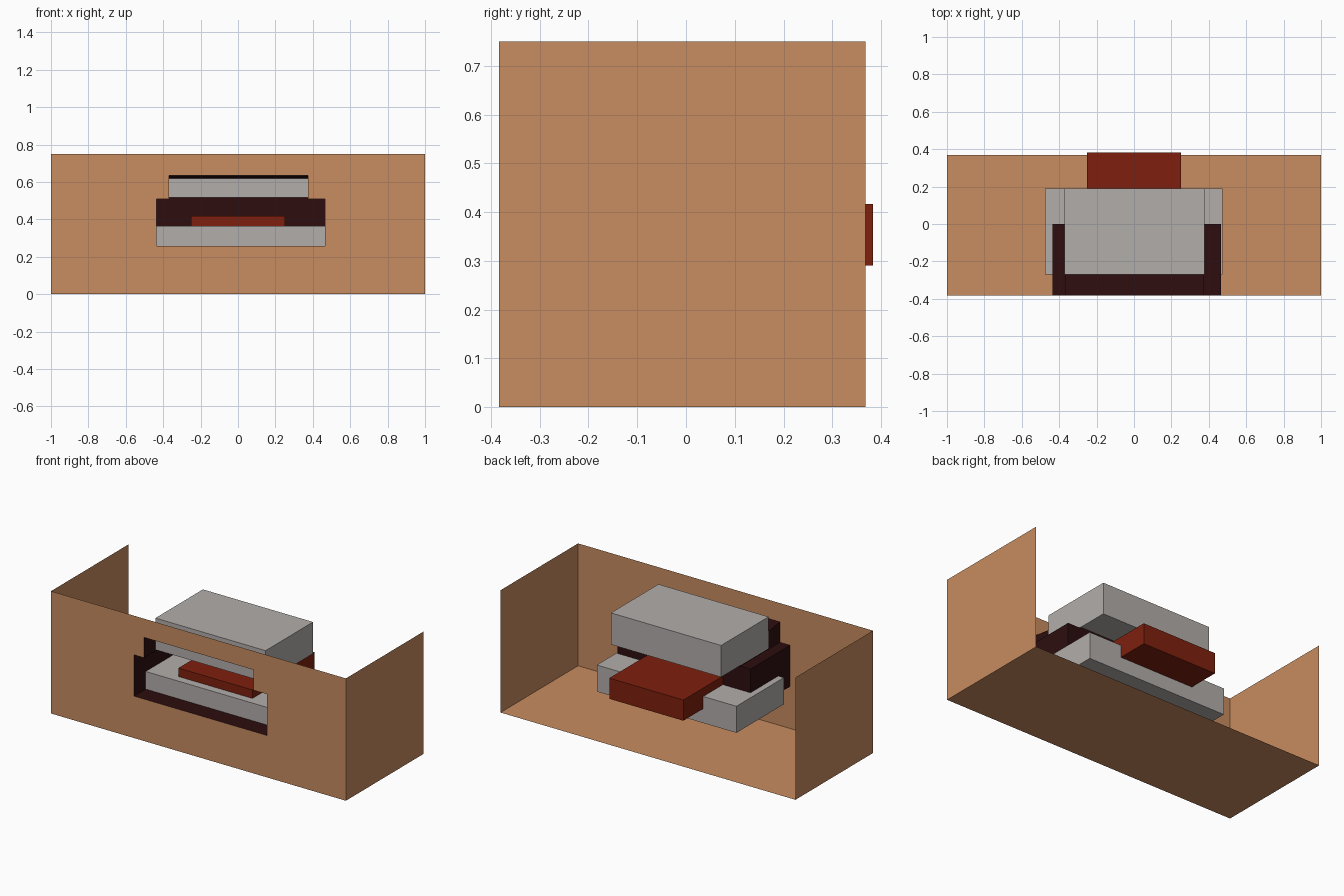
import bpy, bmesh

if "Cube" in bpy.data.objects:
    bpy.data.objects.remove(bpy.data.objects["Cube"])


def material(name, rgb):
    m = bpy.data.materials.new(name)
    m.diffuse_color = (*rgb, 1)
    m.use_nodes = True
    m.node_tree.nodes["Principled BSDF"].inputs["Base Color"].default_value = m.diffuse_color
    return m


TAN = material("tan", (0.578, 0.262, 0.117))
GREY = material("warm grey", (0.445, 0.42, 0.407))
RED = material("brick red", (0.209, 0.0144, 0.004))
DARK = material("dark maroon", (0.026, 0.004, 0.0048))


def finish(name, bm, mat):
    mesh = bpy.data.meshes.new(name)
    bm.to_mesh(mesh)
    bm.free()
    mesh.materials.append(mat)
    ob = bpy.data.objects.new(name, mesh)
    bpy.context.collection.objects.link(ob)
    return ob


def box(name, lo, hi, mat):
    bm = bmesh.new()
    bmesh.ops.create_cube(bm, size=1)
    for v in bm.verts:
        v.co = [(a + b) / 2 + c * (b - a) for a, b, c in zip(lo, hi, v.co)]
    finish(name, bm, mat)


FRONT, BACK, TOP = -0.383, 0.368, 0.75
# Stepped opening outline (x, z)
OPENING = [(-0.437, 0.257), (0.465, 0.257), (0.465, 0.51), (0.374, 0.51),
           (0.374, 0.635), (-0.369, 0.635), (-0.369, 0.51), (-0.437, 0.51)]

# Thin shell: floor and two side walls, open at the back and top
bm = bmesh.new()
path = [(-1, TOP), (-1, 0), (1, 0), (1, TOP)]
a = [bm.verts.new((x, FRONT, z)) for x, z in path]
b = [bm.verts.new((x, BACK, z)) for x, z in path]
for i in range(3):
    bm.faces.new((a[i], a[i + 1], b[i + 1], b[i]))
finish("floor_and_sides", bm, TAN)

# Front wall with the stepped opening
bm = bmesh.new()
edges = []
for loop in ([(-1, 0), (1, 0), (1, TOP), (-1, TOP)], OPENING):
    vs = [bm.verts.new((x, FRONT, z)) for x, z in loop]
    edges += [bm.edges.new((vs[i - 1], vs[i])) for i in range(len(vs))]
bmesh.ops.triangle_fill(bm, use_beauty=True, edges=edges, normal=(0, -1, 0))
bmesh.ops.dissolve_limit(bm, angle_limit=0.01, verts=bm.verts, edges=bm.edges)
finish("front_wall", bm, TAN)

# Dark recess behind the opening, its roof sloping down towards the back
bm = bmesh.new()
a = [bm.verts.new((x, FRONT, z)) for x, z in OPENING]
b = [bm.verts.new((x, 0, z if z < 0.6 else 0.583)) for x, z in OPENING]
for i in range(len(a)):
    bm.faces.new((a[i - 1], a[i], b[i], b[i - 1]))
bm.faces.new(b)
finish("recess", bm, DARK)

# Blocks set into the recess
box("lower_block", (-0.475, -0.27, 0.202), (0.472, 0.19, 0.365), GREY)
box("upper_block", (-0.371, -0.27, 0.516), (0.376, 0.19, 0.71), GREY)
box("tray", (-0.25, -0.22, 0.29), (0.252, 0.383, 0.417), RED)
